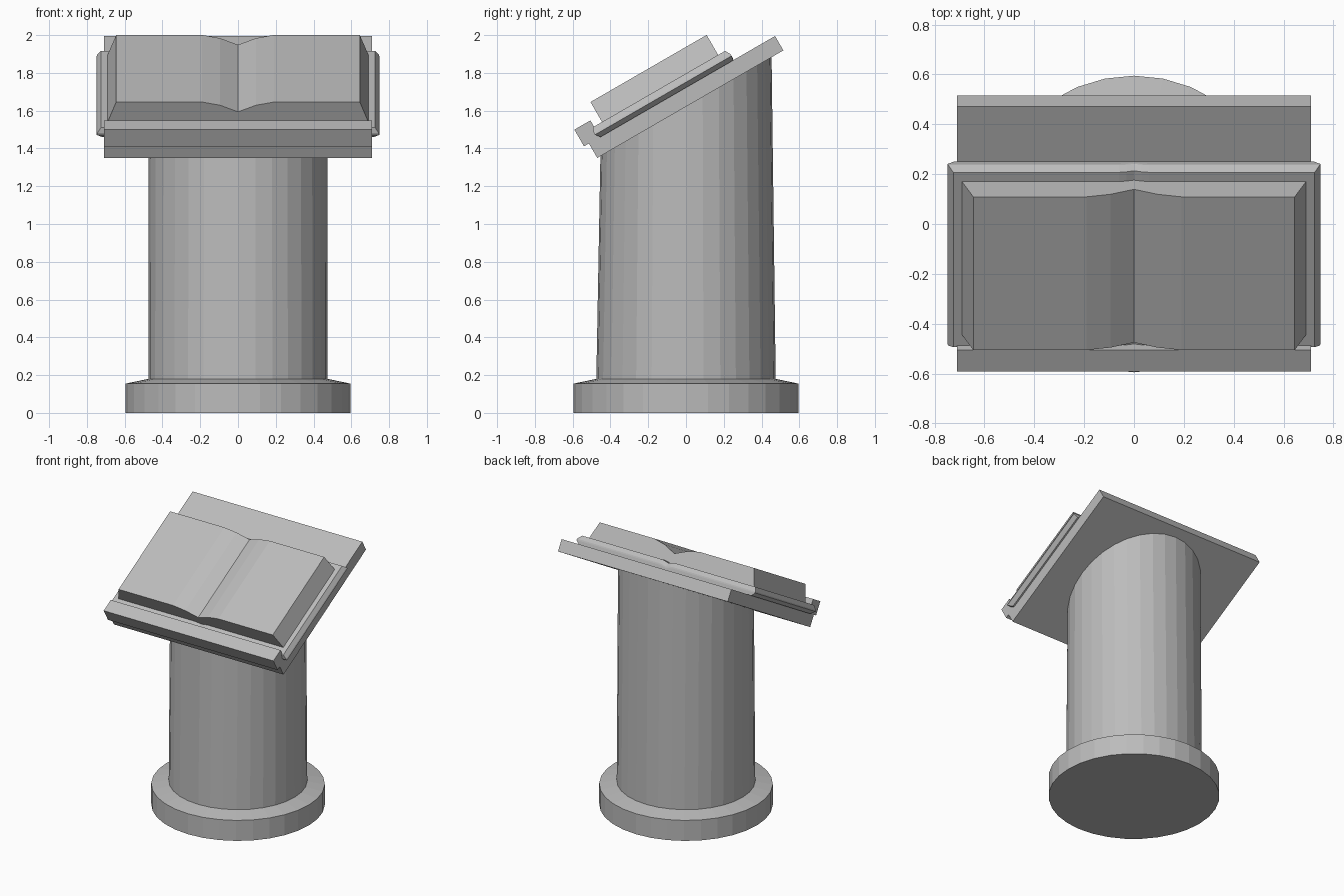
import bpy, bmesh, math
from mathutils import Matrix, Vector

cube = bpy.data.objects.get("Cube")
if cube:
    bpy.data.objects.remove(cube)

stone = bpy.data.materials.new("grey stone")
stone.use_nodes = True
grey = (0.5, 0.5, 0.5, 1)
stone.diffuse_color = grey
stone.node_tree.nodes["Principled BSDF"].inputs["Base Color"].default_value = grey

TILT = math.radians(30)
FRONT_Y, FRONT_Z = -0.47, 1.35          # lower front edge of the sloping board
slope = Matrix.Translation((0, FRONT_Y, FRONT_Z)) @ Matrix.Rotation(TILT, 4, "X")


def loft(name, rings, matrix=Matrix(), strip_caps=False):
    """Join stacked rings of points with faces and close both ends."""
    bm = bmesh.new()
    loops = [[bm.verts.new(matrix @ Vector(p)) for p in ring] for ring in rings]
    n = len(loops[0])
    for low, high in zip(loops, loops[1:]):
        for i in range(n):
            j = (i + 1) % n
            bm.faces.new((low[i], low[j], high[j], high[i]))
    for cap in (loops[0], loops[-1]):
        if strip_caps:
            for i in range(n // 2 - 1):
                bm.faces.new((cap[i], cap[i + 1], cap[n - 2 - i], cap[n - 1 - i]))
        else:
            bm.faces.new(cap)
    bmesh.ops.recalc_face_normals(bm, faces=bm.faces)
    mesh = bpy.data.meshes.new(name)
    bm.to_mesh(mesh)
    bm.free()
    mesh.materials.append(stone)
    obj = bpy.data.objects.new(name, mesh)
    bpy.context.collection.objects.link(obj)
    return obj


def circle(rx, ry, height, sides=32):
    """Ring whose height is given as a function of y."""
    ring = []
    for i in range(sides):
        a = math.tau * i / sides
        y = ry * math.sin(a)
        ring.append((rx * math.cos(a), y, height(y)))
    return ring


def leaf(half, level, start, end, dip, dip_width):
    """Outline of one open-book layer, sagging towards the spine."""
    side = [(half, 0), (dip_width, 0), (dip_width * 0.5, 0.33), (0, 1)]
    row = [(-x, level - dip * d) for x, d in side]
    row += [(x, level - dip * d) for x, d in reversed(side[:-1])]
    return [(x, start, z) for x, z in row] + [(x, end, z) for x, z in reversed(row)]


def box(name, half, start, end, bottom, top):
    rings = [[(-half, start, z), (half, start, z), (half, end, z), (-half, end, z)]
             for z in (bottom, top)]
    return loft(name, rings, slope)


# Round foot with a sloping shoulder
loft("plinth", [circle(r, r, lambda y, z=z: z)
                for r, z in ((0.595, 0), (0.595, 0.155), (0.475, 0.18))])

# Column, cut at an angle just inside the board
loft("column", [
    circle(0.475, 0.475, lambda y: 0.17),
    circle(0.472, 0.453, lambda y: FRONT_Z + 0.01 + (y - FRONT_Y) * math.tan(TILT)),
])

# Sloping board and the ledge that holds the book
box("board", 0.71, 0, 1.138, 0, 0.088)
box("ledge", 0.71, -0.03, 0.068, 0.088, 0.19)

# Open book: bevelled cover, then the page block
loft("book_cover", [
    leaf(0.722, 0.087, 0.072, 0.882, 0.01, 0.06),
    leaf(0.748, 0.112, 0.05, 0.886, 0.01, 0.06),
    leaf(0.745, 0.122, 0.05, 0.886, 0.01, 0.06),
    leaf(0.725, 0.152, 0.06, 0.87, 0.012, 0.06),
], slope, strip_caps=True)
loft("book_pages", [
    leaf(0.693, 0.145, 0.117, 0.827, 0.015, 0.06),
    leaf(0.645, 0.274, 0.117, 0.827, 0.06, 0.19),
], slope, strip_caps=True)
